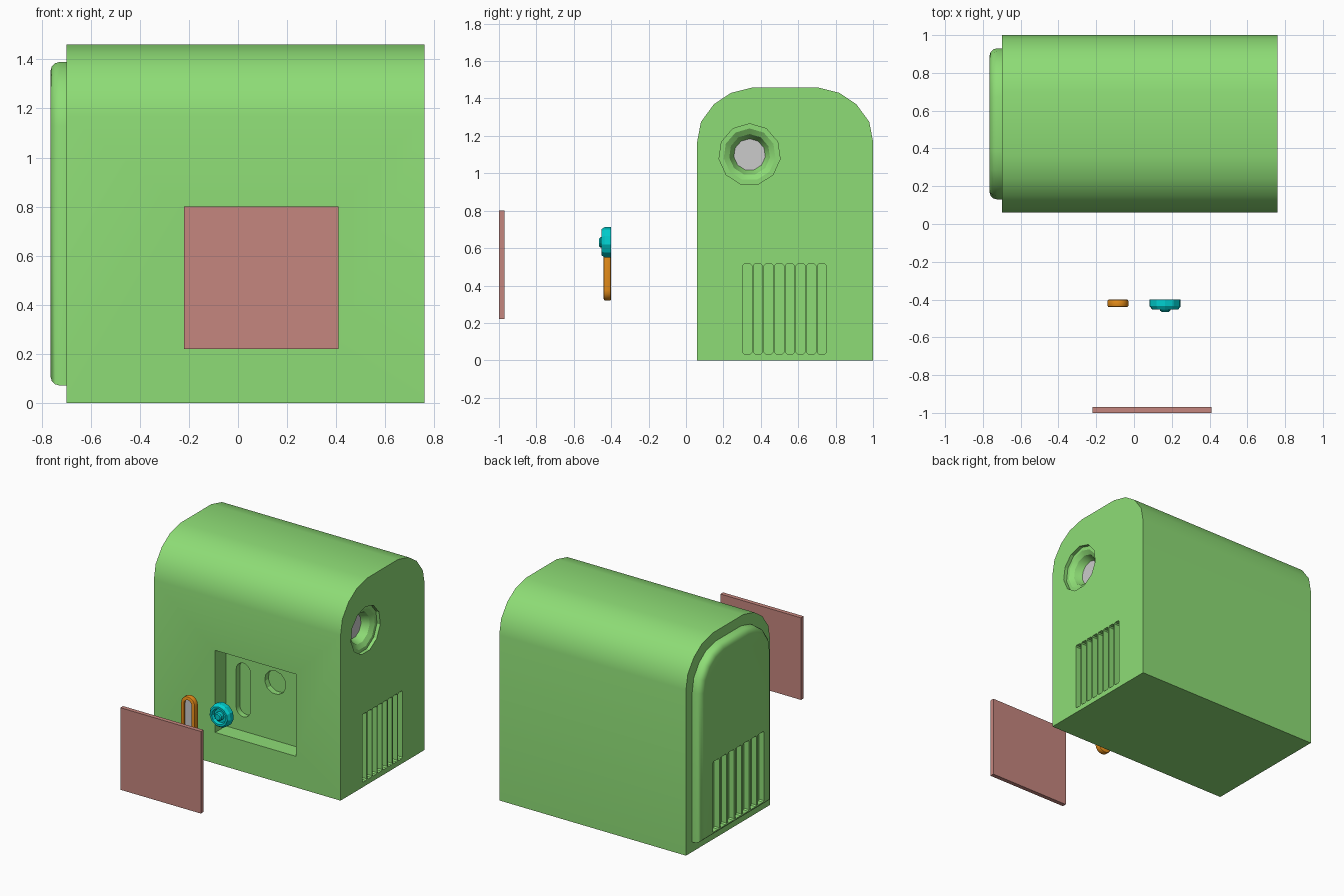
import bpy, bmesh
from math import sin, cos, pi, radians

if "Cube" in bpy.data.objects:
    bpy.data.objects.remove(bpy.data.objects["Cube"])


def material(name, rgb):
    m = bpy.data.materials.new(name)
    m.diffuse_color = (*rgb, 1)
    m.use_nodes = True
    m.node_tree.nodes["Principled BSDF"].inputs["Base Color"].default_value = m.diffuse_color
    return m


GREEN = material("green", (0.27, 0.72, 0.18))
PINK = material("dusty_pink", (0.56, 0.24, 0.21))
ORANGE = material("orange", (0.80, 0.27, 0.01))
CYAN = material("cyan", (0.0, 0.62, 0.62))


def finish(name, bm, mat):
    bmesh.ops.recalc_face_normals(bm, faces=bm.faces)
    me = bpy.data.meshes.new(name)
    bm.to_mesh(me)
    bm.free()
    ob = bpy.data.objects.new(name, me)
    bpy.context.collection.objects.link(ob)
    if mat:
        me.materials.append(mat)
    return ob


def place(axis, u, v, h):
    return (h, u, v) if axis == 'x' else (u, h, v)


def prism(name, profiles, axis, a, b, mat=None):
    """Extrude (u, z) outlines from a to b along the axis."""
    bm = bmesh.new()
    for pts in profiles:
        lo = [bm.verts.new(place(axis, u, v, a)) for u, v in pts]
        hi = [bm.verts.new(place(axis, u, v, b)) for u, v in pts]
        bm.faces.new(lo)
        bm.faces.new(hi)
        for i in range(len(pts)):
            j = (i + 1) % len(pts)
            bm.faces.new((lo[i], lo[j], hi[j], hi[i]))
    return finish(name, bm, mat)


def lathe(name, pts, axis, cu, cv, mat=None, n=11):
    """Revolve (radius, height) points about the axis."""
    bm = bmesh.new()
    ang = [pi / 2 + 2 * pi * i / n for i in range(n)]
    rings = [[bm.verts.new(place(axis, cu + r * cos(t), cv + r * sin(t), h)) for t in ang]
             for r, h in pts]
    for p, q in zip(rings, rings[1:]):
        for i in range(n):
            j = (i + 1) % n
            bm.faces.new((p[i], p[j], q[j], q[i]))
    bm.faces.new(rings[0])
    bm.faces.new(rings[-1])
    return finish(name, bm, mat)


def activate(ob):
    bpy.ops.object.select_all(action='DESELECT')
    ob.select_set(True)
    bpy.context.view_layer.objects.active = ob


def cut(ob, cutter):
    m = ob.modifiers.new("cut", 'BOOLEAN')
    m.operation, m.solver, m.object = 'DIFFERENCE', 'EXACT', cutter
    activate(ob)
    bpy.ops.object.modifier_apply(modifier=m.name)
    bpy.data.objects.remove(cutter, do_unlink=True)


def bevel(ob, width, segments, angle=40):
    m = ob.modifiers.new("bevel", 'BEVEL')
    m.width, m.segments = width, segments
    m.limit_method, m.angle_limit = 'ANGLE', radians(angle)
    activate(ob)
    bpy.ops.object.modifier_apply(modifier=m.name)


def smooth(ob, angle=31):
    activate(ob)
    bpy.ops.object.shade_smooth_by_angle(angle=radians(angle))


def rect(u0, u1, v0, v1):
    return [(u0, v0), (u1, v0), (u1, v1), (u0, v1)]


def slot(u0, u1, v0, v1, c=0.008):
    return [(u0 + c, v0), (u1 - c, v0), (u1, v0 + c), (u1, v1 - c),
            (u1 - c, v1), (u0 + c, v1), (u0, v1 - c), (u0, v0 + c)]


def stadium(cu, r, v0, v1, n=8):
    top = [(cu + r * cos(pi * i / n), v1 - r + r * sin(pi * i / n)) for i in range(n + 1)]
    return top + [(cu - r * cos(pi * i / n), v0 + r - r * sin(pi * i / n)) for i in range(n + 1)]


def arch(inset):
    """Body outline: straight walls and a rounded top."""
    half = [(0.47, 0), (0.47, 1.17), (0.45, 1.275), (0.38, 1.37), (0.29, 1.43), (0.17, 1.46)]
    s, k = (0.47 - inset) / 0.47, (1.46 - 2 * inset) / 1.46
    pts = [(u * s, inset + v * k) for u, v in half]
    return [(0.53 + u, v) for u, v in pts] + [(0.53 - u, v) for u, v in reversed(pts)]


# Main housing with lens recess, right vents and the front window
body = prism("housing", [arch(0)], 'x', -0.70, 0.76, GREEN)
cut(body, lathe("lens_cutter", [(0.165, 0.80), (0.165, 0.735), (0.14, 0.735), (0.11, 0.715),
                                (0.10, 0.69), (0.085, 0.66)], 'x', 0.34, 1.10, GREEN))
vents = [slot(0.303 + i * 0.057, 0.352 + i * 0.057, 0.035, 0.515) for i in range(8)]
cut(body, prism("vent_cutter", vents, 'x', 0.72, 0.80, GREEN))
cut(body, prism("window_cutter", [rect(-0.22, 0.41, 0.22, 0.80)], 'y', 0.0, 0.18, GREEN))
cut(body, prism("slot_cutter", [stadium(-0.085, 0.055, 0.32, 0.70)], 'y', 0.10, 0.22, GREEN))
cut(body, lathe("dial_cutter", [(0.083, 0.10), (0.083, 0.22)], 'y', 0.165, 0.63, GREEN))
smooth(body)

# Left end panel with rounded rim and vents
panel = prism("end_panel", [arch(0.07)], 'x', -0.765, -0.70, GREEN)
bm = bmesh.new()
bm.from_mesh(panel.data)
rim = [e for e in bm.edges if all(v.co.x < -0.75 for v in e.verts)]
bmesh.ops.bevel(bm, geom=rim, offset=0.04, segments=3, profile=0.5, affect='EDGES')
bm.to_mesh(panel.data)
bm.free()
vents = [slot(0.22 + i * 0.0835, 0.29 + i * 0.0835, 0.10, 0.60) for i in range(7)]
cut(panel, prism("panel_vent_cutter", vents, 'x', -0.80, -0.725, GREEN))
smooth(panel)

# Lens glass
lathe("lens", [(0.085, 0.64), (0.085, 0.665)], 'x', 0.34, 1.10)

# Door floating in front of the window
prism("door", [rect(-0.22, 0.41, 0.22, 0.80)], 'y', -1.0, -0.97, PINK)

# Slot frame with grey insert
frame = prism("slot_frame", [stadium(-0.085, 0.055, 0.32, 0.70)], 'y', -0.44, -0.40, ORANGE)
bevel(frame, 0.008, 2)
cut(frame, prism("frame_cutter", [stadium(-0.085, 0.03, 0.345, 0.675)], 'y', -0.47, -0.415, ORANGE))
smooth(frame)
prism("slot_insert", [stadium(-0.085, 0.03, 0.345, 0.675)], 'y', -0.425, -0.412)

# Stepped dial: rim, groove and hub
lathe("dial", [(0.083, -0.40), (0.083, -0.435), (0.070, -0.453), (0.055, -0.453), (0.047, -0.435),
               (0.030, -0.435), (0.028, -0.458), (0.020, -0.465)], 'y', 0.165, 0.63, CYAN)
